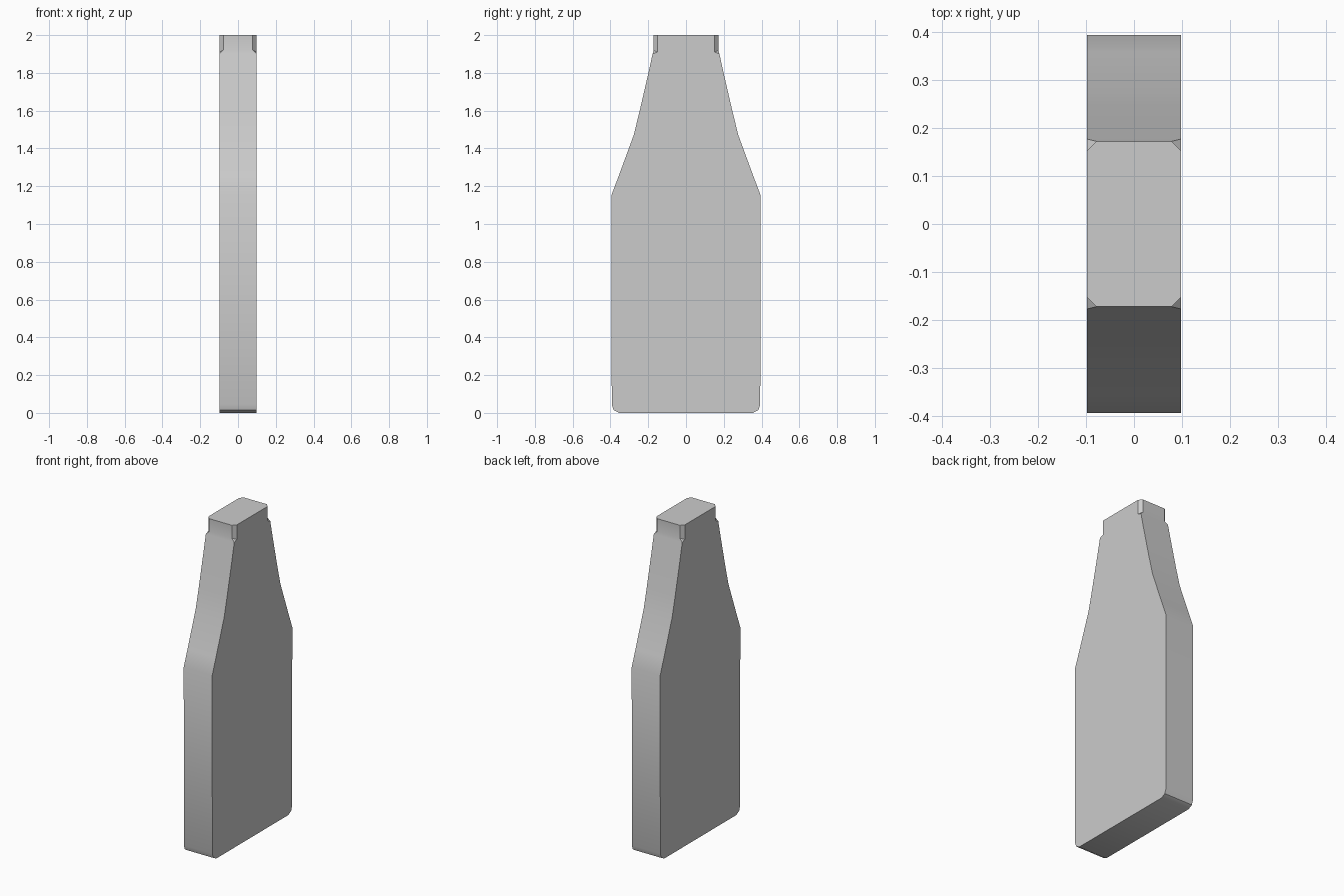
import bpy, bmesh, math

if "Cube" in bpy.data.objects:
    bpy.data.objects.remove(bpy.data.objects["Cube"])

HX = 0.098          # half thickness
NX, NY = 0.078, 0.152   # where the chamfers of the neck cap begin
CAP_Y, CAP_Z, TOP = 0.172, 1.92, 2.0

# Half outline (y, z) from the base up to the cap shoulder
half = [(0.355, 0.0), (0.383, 0.015), (0.393, 0.045), (0.394, 1.155), (0.358, 1.25),
        (0.277, 1.47), (0.245, 1.60), (0.199, 1.80), (0.177, 1.90)]

bm = bmesh.new()
cache = {}


def face(*points):
    """Add a face, sharing vertices that coincide."""
    verts = []
    for p in points:
        if p not in cache:
            cache[p] = bm.verts.new(p)
        verts.append(cache[p])
    bm.faces.new(verts)


# Flat broad sides
outline = half + [(NY, 1.91), (NY, TOP)]
outline += [(-y, z) for y, z in reversed(outline)]
for x in (-HX, HX):
    face(*[(x, y, z) for y, z in outline])

# Base
face(*[(x, y, 0.0) for x, y in ((-HX, -0.355), (HX, -0.355), (HX, 0.355), (-HX, 0.355))])

for s in (-1, 1):
    # Narrow edge walls following the outline
    for (y0, z0), (y1, z1) in zip(half, half[1:]):
        face((-HX, s * y0, z0), (HX, s * y0, z0), (HX, s * y1, z1), (-HX, s * y1, z1))
    # Last strip below the cap, and the cap's end wall
    y, z = half[-1]
    face((-HX, s * y, z), (HX, s * y, z), (NX, s * CAP_Y, CAP_Z), (-NX, s * CAP_Y, CAP_Z))
    face((-NX, s * CAP_Y, CAP_Z), (NX, s * CAP_Y, CAP_Z),
         (NX, s * CAP_Y, TOP), (-NX, s * CAP_Y, TOP))
    # Chamfered cap corners with their small ledges
    for t in (-1, 1):
        a, b = (t * HX, s * NY, 1.91), (t * NX, s * CAP_Y, CAP_Z)
        face(a, b, (t * HX, s * y, z))
        face(a, b, (t * NX, s * CAP_Y, TOP), (t * HX, s * NY, TOP))

# Octagonal top
corner = [(HX, NY), (NX, CAP_Y), (-NX, CAP_Y), (-HX, NY)]
face(*[(x, y, TOP) for x, y in corner + [(-x, -y) for x, y in corner]])

bmesh.ops.recalc_face_normals(bm, faces=bm.faces)
mesh = bpy.data.meshes.new("flat_bottle")
bm.to_mesh(mesh)
bm.free()
bottle = bpy.data.objects.new("flat_bottle", mesh)
bpy.context.collection.objects.link(bottle)

# Smooth shoulder curve, crisp edges
bpy.context.view_layer.objects.active = bottle
bottle.select_set(True)
bpy.ops.object.shade_smooth_by_angle(angle=math.radians(30))
